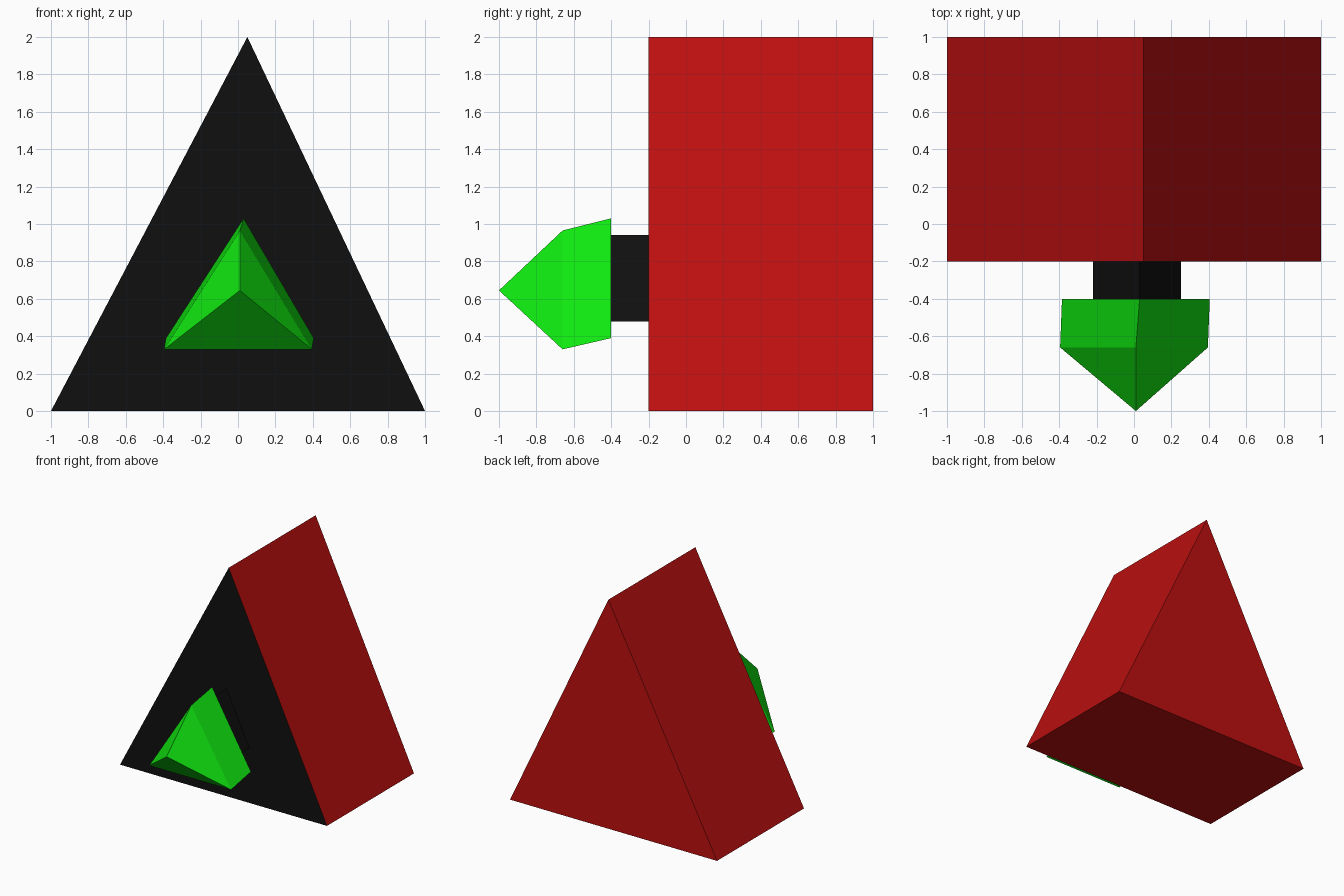
import bpy
import bmesh

if "Cube" in bpy.data.objects:
    bpy.data.objects.remove(bpy.data.objects["Cube"])


def material(name, rgb):
    m = bpy.data.materials.new(name)
    m.diffuse_color = (*rgb, 1)
    m.use_nodes = True
    m.node_tree.nodes["Principled BSDF"].inputs["Base Color"].default_value = m.diffuse_color
    return m


RED = material("red", (0.51, 0.005, 0.005))
BLACK = material("black", (0.005, 0.005, 0.005))
GREEN = material("green", (0.005, 0.8, 0.005))


def loft(name, sections, mats, tip=None, front_index=0):
    """Join triangular sections (left x, right x, base z, top x, top z, y), back to front."""
    bm = bmesh.new()
    rings = []
    for left, right, base, top_x, top_z, y in sections:
        pts = ((left, y, base), (right, y, base), (top_x, y, top_z))
        rings.append([bm.verts.new(p) for p in pts])
    for a, b in zip(rings, rings[1:]):
        for i in range(3):
            j = (i + 1) % 3
            bm.faces.new((a[i], a[j], b[j], b[i]))
    bm.faces.new(rings[0])
    if tip:
        t = bm.verts.new(tip)
        for i in range(3):
            bm.faces.new((rings[-1][i], rings[-1][(i + 1) % 3], t))
    else:
        bm.faces.new(rings[-1]).material_index = front_index
    bmesh.ops.recalc_face_normals(bm, faces=bm.faces)
    me = bpy.data.meshes.new(name)
    bm.to_mesh(me)
    bm.free()
    for m in mats:
        me.materials.append(m)
    ob = bpy.data.objects.new(name, me)
    bpy.context.collection.objects.link(ob)
    return ob


# Large prism with a black front face
loft("body", [(-1, 1, 0, 0.05, 2, 1), (-1, 1, 0, 0.05, 2, -0.2)],
     [RED, BLACK], front_index=1)

# Short black neck
loft("neck", [(-0.22, 0.25, 0.48, 0.03, 0.94, -0.2),
              (-0.22, 0.25, 0.48, 0.03, 0.94, -0.4)], [BLACK])

# Green pointed head, drooping slightly forward
loft("pointed_head", [(-0.385, 0.405, 0.39, 0.03, 1.03, -0.4),
                      (-0.395, 0.395, 0.33, 0.01, 0.965, -0.66)],
     [GREEN], tip=(0.01, -1, 0.645))
